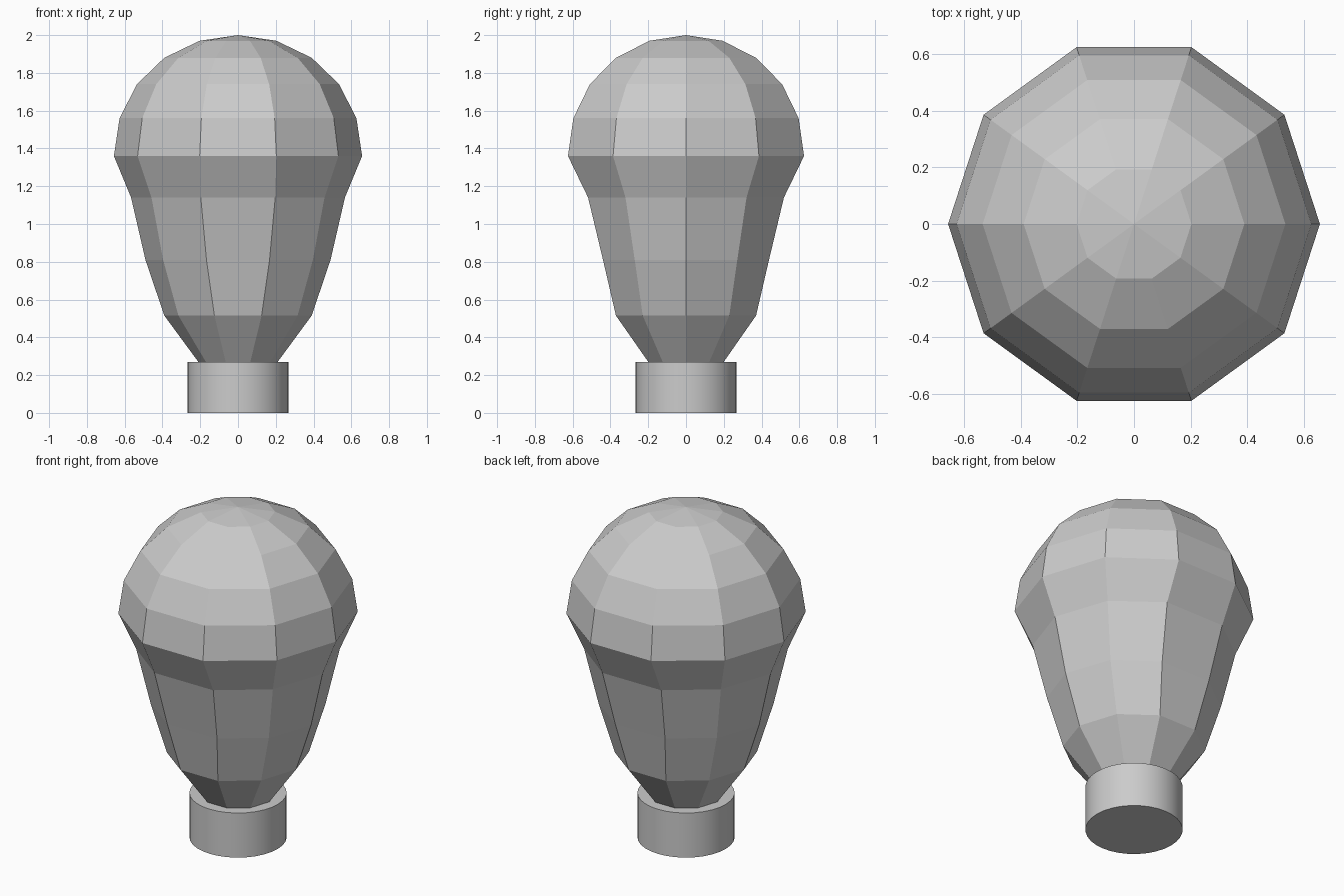
import bpy, bmesh, math

if "Cube" in bpy.data.objects:
    bpy.data.objects.remove(bpy.data.objects["Cube"])


def link_mesh(name, bm):
    bmesh.ops.recalc_face_normals(bm, faces=bm.faces)
    mesh = bpy.data.meshes.new(name)
    bm.to_mesh(mesh)
    bm.free()
    obj = bpy.data.objects.new(name, mesh)
    bpy.context.collection.objects.link(obj)
    return obj


# Faceted glass bulb: ten-sided rings as (z, x radius, y radius, front/back edge half width)
SIDES = 10
rings = [
    (0.27, 0.21, 0.21, 0.065),
    (0.515, 0.39, 0.39, 0.125),
    (0.81, 0.49, 0.462, 0.167),
    (1.14, 0.566, 0.545, 0.197),
    (1.36, 0.657, 0.657, 0.203),
    (1.56, 0.627, 0.627, 0.194),
    (1.74, 0.535, 0.535, 0.165),
    (1.88, 0.39, 0.39, 0.12),
    (1.97, 0.203, 0.203, 0.063),
]
bm = bmesh.new()
loops = []
for z, rx, ry, half in rings:
    loop = []
    for i in range(SIDES):
        a = 2 * math.pi * i / SIDES
        x = rx * math.cos(a)
        if abs(math.sin(a)) > 0.9:
            x = math.copysign(half, x)
        loop.append(bm.verts.new((x, ry * math.sin(a), z)))
    loops.append(loop)
for low, high in zip(loops, loops[1:]):
    for i in range(SIDES):
        j = (i + 1) % SIDES
        bm.faces.new((low[i], low[j], high[j], high[i]))
top = bm.verts.new((0, 0, 2))
for i in range(SIDES):
    bm.faces.new((loops[-1][i], loops[-1][(i + 1) % SIDES], top))
bm.faces.new(loops[0][::-1])
link_mesh("glass_bulb", bm)

# Round base collar
bpy.ops.mesh.primitive_cylinder_add(vertices=32, radius=0.267, depth=0.27,
                                    location=(0, 0, 0.135))
base = bpy.context.object
base.name = "bulb_base"
bpy.ops.object.shade_smooth_by_angle(angle=math.radians(30))
